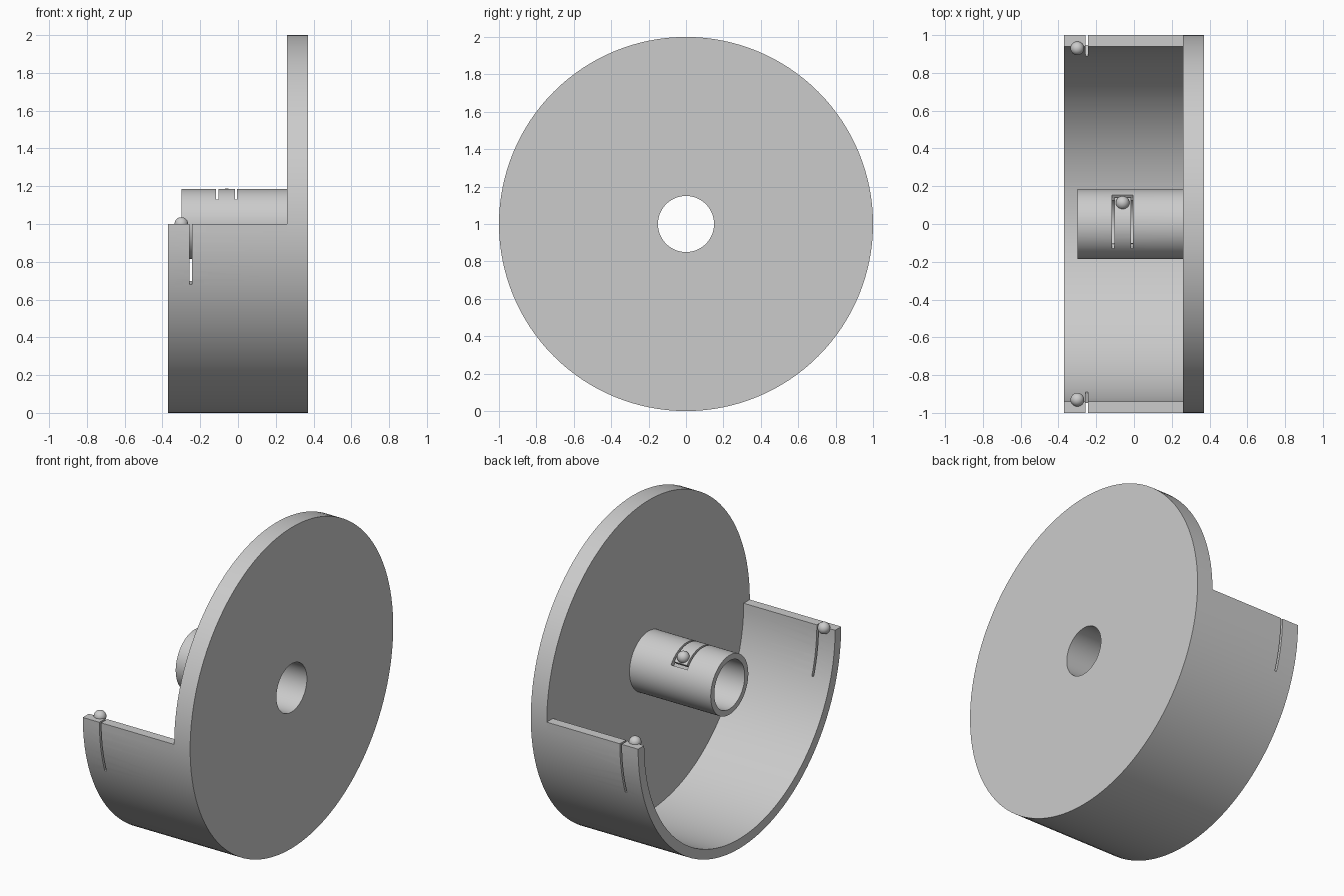
import bpy, bmesh, math

cube = bpy.data.objects.get("Cube")
if cube:
    bpy.data.objects.remove(cube, do_unlink=True)

grey = bpy.data.materials.new("plain grey")
grey.use_nodes = True
grey.diffuse_color = (0.6, 0.6, 0.6, 1)
grey.node_tree.nodes["Principled BSDF"].inputs["Base Color"].default_value = grey.diffuse_color

AXIS_Z = 1.0


def add_object(name, bm):
    mesh = bpy.data.meshes.new(name)
    bm.to_mesh(mesh)
    bm.free()
    mesh.materials.append(grey)
    ob = bpy.data.objects.new(name, mesh)
    bpy.context.collection.objects.link(ob)
    return ob


def ring(name, x0, x1, r0, r1, a0=0, a1=360, steps=128):
    """Rectangular section swept around the x axis, from a0 to a1 degrees."""
    closed = a1 - a0 == 360
    bm = bmesh.new()
    rows = []
    for i in range(steps if closed else steps + 1):
        a = math.radians(a0 + (a1 - a0) * i / steps)
        rows.append([bm.verts.new((x, r * math.cos(a), AXIS_Z + r * math.sin(a)))
                     for x, r in ((x0, r0), (x0, r1), (x1, r1), (x1, r0))])
    for i in range(steps):
        p, q = rows[i], rows[(i + 1) % len(rows)]
        for k in range(4):
            n = (k + 1) % 4
            bm.faces.new((p[k], p[n], q[n], q[k]))
    if not closed:
        bm.faces.new(rows[0])
        bm.faces.new(rows[-1])
    bmesh.ops.recalc_face_normals(bm, faces=bm.faces)
    return add_object(name, bm)


def activate(ob):
    bpy.ops.object.select_all(action='DESELECT')
    ob.select_set(True)
    bpy.context.view_layer.objects.active = ob


def cut(ob, cutter):
    cutter.hide_render = True
    mod = ob.modifiers.new("slot", 'BOOLEAN')
    mod.operation = 'DIFFERENCE'
    mod.solver = 'EXACT'
    mod.object = cutter
    activate(ob)
    bpy.ops.object.modifier_apply(modifier=mod.name)
    bpy.data.objects.remove(cutter, do_unlink=True)


def smooth(ob):
    activate(ob)
    bpy.ops.object.shade_smooth_by_angle(angle=math.radians(30))


def ball(name, x, y, z, r=0.036):
    bm = bmesh.new()
    bmesh.ops.create_uvsphere(bm, u_segments=32, v_segments=16, radius=r)
    bmesh.ops.translate(bm, verts=bm.verts, vec=(x, y, z))
    smooth(add_object(name, bm))


# Side plate with its centre hole
smooth(ring("side_plate", 0.26, 0.37, 0.15, 1.0))

# Lower half wall, with a slot behind each latch tip
wall = ring("half_wall", -0.37, 0.26, 0.94, 1.0, 180, 360, 64)
for a0, a1 in ((175, 198.7), (341.3, 365)):
    cut(wall, ring("slot_cutter", -0.256, -0.244, 0.9, 1.05, a0, a1, 16))
smooth(wall)

# Hub tube, with a U-shaped slot that frees a springy tongue
hub = ring("hub_tube", -0.30, 0.26, 0.15, 0.185)
for x in (-0.11, -0.01):
    cut(hub, ring("slot_cutter", x - 0.006, x + 0.006, 0.12, 0.22, 34, 135, 40))
cut(hub, ring("slot_cutter", -0.112, -0.008, 0.12, 0.22, 34, 41, 4))
smooth(hub)

# Latch balls
ball("hub_latch_ball", -0.06, 0.112, AXIS_Z + 0.152)
for side, y in (("front", -0.93), ("back", 0.93)):
    ball(side + "_latch_ball", -0.30, y, AXIS_Z)
